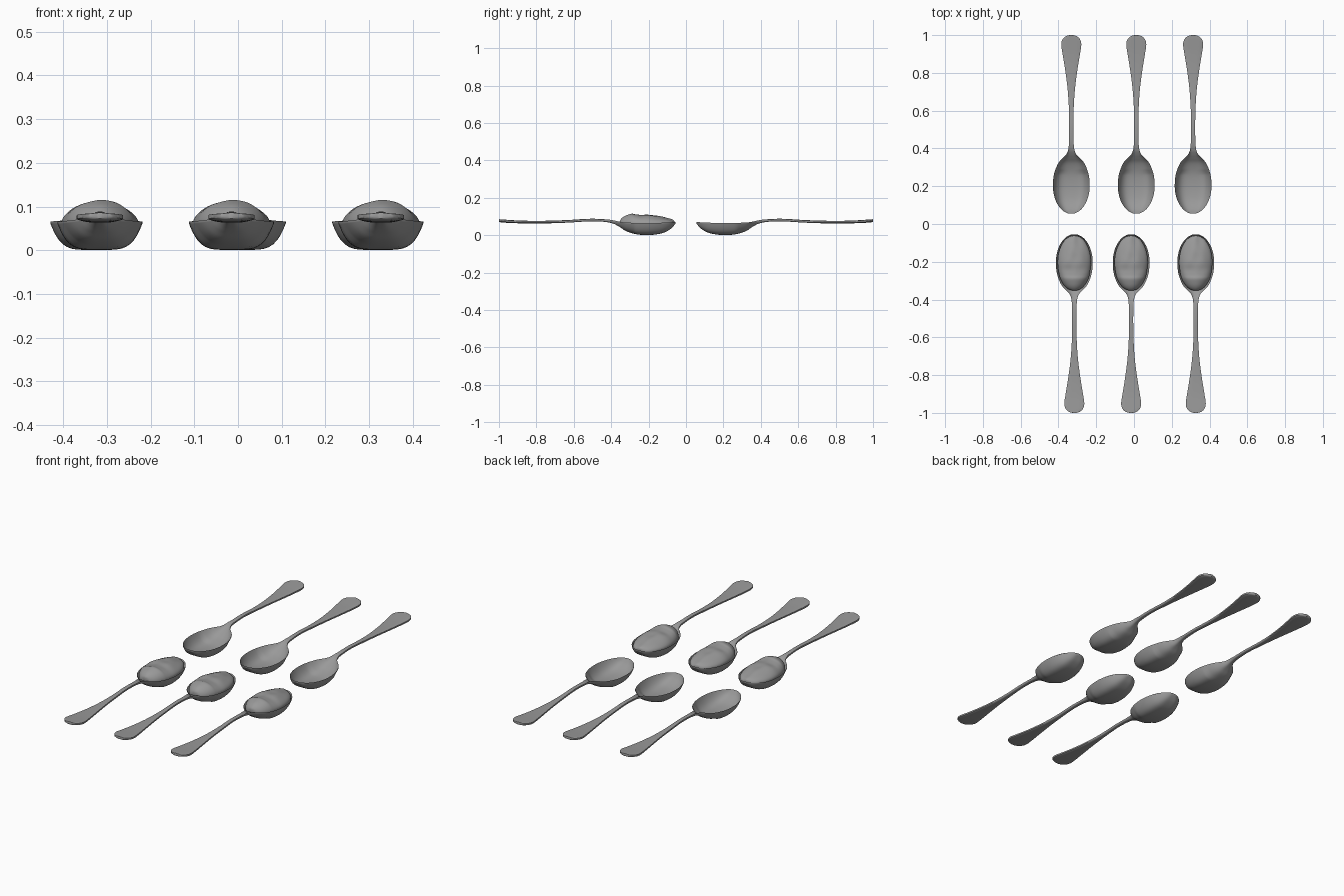
import bpy, bmesh, math
from mathutils import Vector, noise

if "Cube" in bpy.data.objects:
    bpy.data.objects.remove(bpy.data.objects["Cube"])


def smooth_rows(rows, steps):
    """Catmull-Rom interpolation through a short list of stations."""
    out = []
    n = len(rows)
    for i in range(n - 1):
        a, b, c, d = (rows[max(i - 1, 0)], rows[i], rows[i + 1], rows[min(i + 2, n - 1)])
        for k in range(steps):
            t = k / steps
            out.append([0.5 * (2 * q + (r - p) * t + (2 * p - 5 * q + 4 * r - s) * t * t
                               + (3 * q - p - 3 * r + s) * t ** 3)
                        for p, q, r, s in zip(a, b, c, d)])
    out.append(list(rows[-1]))
    return out


def loft(name, rows, section, material, steps=4, n=24):
    """Skin closed sections along y; section(t, row) gives top and bottom z."""
    bm = bmesh.new()
    rings = []
    for row in smooth_rows(rows, steps):
        y, hw = row[0], max(row[1], 0.002)
        ts = [math.sin(math.pi * (i / n - 0.5)) for i in range(n + 1)]
        top = [(hw * t, y, section(t, row)[0]) for t in ts]
        bottom = [(hw * t, y, section(t, row)[1]) for t in reversed(ts)]
        rings.append([bm.verts.new(p) for p in top + bottom])
    m = len(rings[0])
    for a, b in zip(rings, rings[1:]):
        for i in range(m):
            j = (i + 1) % m
            bm.faces.new((a[i], a[j], b[j], b[i]))
    bm.faces.new(rings[0])
    bm.faces.new(rings[-1])
    bmesh.ops.recalc_face_normals(bm, faces=bm.faces)
    mesh = bpy.data.meshes.new(name)
    bm.to_mesh(mesh)
    bm.free()
    for p in mesh.polygons:
        p.use_smooth = True
    mesh.set_sharp_from_angle(angle=math.radians(50))
    mesh.materials.append(material)
    return mesh


def grey(name, value):
    mat = bpy.data.materials.new(name)
    mat.diffuse_color = (value, value, value, 1)
    mat.use_nodes = True
    mat.node_tree.nodes["Principled BSDF"].inputs["Base Color"].default_value = mat.diffuse_color
    return mat


def spoon_section(t, row):
    y, hw, rim, depth, thick = row
    power = 4.5 if y < 0.28 else 3.2
    top = rim - depth * (1 - abs(t) ** power)
    edge = 0.004 if y < 0.36 else 0.55 * thick
    # handle top is gently crowned
    if y > 0.42:
        top -= 0.002 * t ** 4
    return top, top - edge - (thick - edge) * (1 - t ** 4)


def food_section(t, row):
    y, hw, crest = row
    dome = (1 - t * t) ** 0.6
    lump = noise.noise(Vector((hw * t * 20, y * 12, 3.0))) * 0.008 * (1 - t * t)
    return 0.064 + (crest - 0.064) * dome + lump, 0.063 - 0.2 * hw


# Spoon stations from bowl tip to handle end: y, half width, rim z, depth, thickness
spoon_mesh = loft("spoon", [
    (0.055, 0.003, 0.072, 0.000, 0.005), (0.059, 0.025, 0.071, 0.006, 0.006),
    (0.080, 0.055, 0.069, 0.027, 0.007), (0.120, 0.081, 0.067, 0.047, 0.007),
    (0.170, 0.095, 0.066, 0.056, 0.007), (0.220, 0.097, 0.066, 0.058, 0.007),
    (0.270, 0.090, 0.066, 0.053, 0.007), (0.320, 0.070, 0.068, 0.038, 0.008),
    (0.348, 0.047, 0.071, 0.022, 0.009), (0.368, 0.027, 0.075, 0.012, 0.011),
    (0.395, 0.016, 0.081, 0.004, 0.013), (0.440, 0.012, 0.086, 0.000, 0.014),
    (0.520, 0.011, 0.088, 0.000, 0.014), (0.620, 0.013, 0.082, 0.000, 0.014),
    (0.720, 0.020, 0.078, 0.000, 0.014), (0.820, 0.033, 0.077, 0.000, 0.014),
    (0.900, 0.046, 0.079, 0.000, 0.015), (0.950, 0.053, 0.082, 0.000, 0.016),
    (0.978, 0.046, 0.084, 0.000, 0.016), (0.994, 0.029, 0.085, 0.000, 0.015),
    (1.000, 0.008, 0.086, 0.000, 0.013)], spoon_section, grey("spoon_grey", 0.32))

# Lumpy heap stations: y, half width, crest z
food_mesh = loft("food_heap", [
    (0.062, 0.006, 0.072), (0.068, 0.028, 0.080), (0.088, 0.053, 0.089),
    (0.125, 0.074, 0.098), (0.165, 0.085, 0.104), (0.205, 0.088, 0.109),
    (0.240, 0.085, 0.108), (0.270, 0.080, 0.114), (0.290, 0.074, 0.119),
    (0.315, 0.061, 0.110), (0.335, 0.045, 0.098), (0.348, 0.026, 0.086),
    (0.352, 0.008, 0.078)], food_section, grey("food_grey", 0.32))


def place(name, mesh, x, turned):
    ob = bpy.data.objects.new(name, mesh)
    ob.location.x = x
    ob.rotation_euler.z = math.pi if turned else 0
    bpy.context.collection.objects.link(ob)


# Back row: empty spoons; front row: turned round and filled
for i, x in enumerate((-0.332, 0.012, 0.313)):
    place(f"empty_spoon_{i + 1}", spoon_mesh, x, False)
for i, x in enumerate((-0.316, -0.015, 0.327)):
    place(f"filled_spoon_{i + 1}", spoon_mesh, x, True)
    place(f"food_heap_{i + 1}", food_mesh, x, True)
